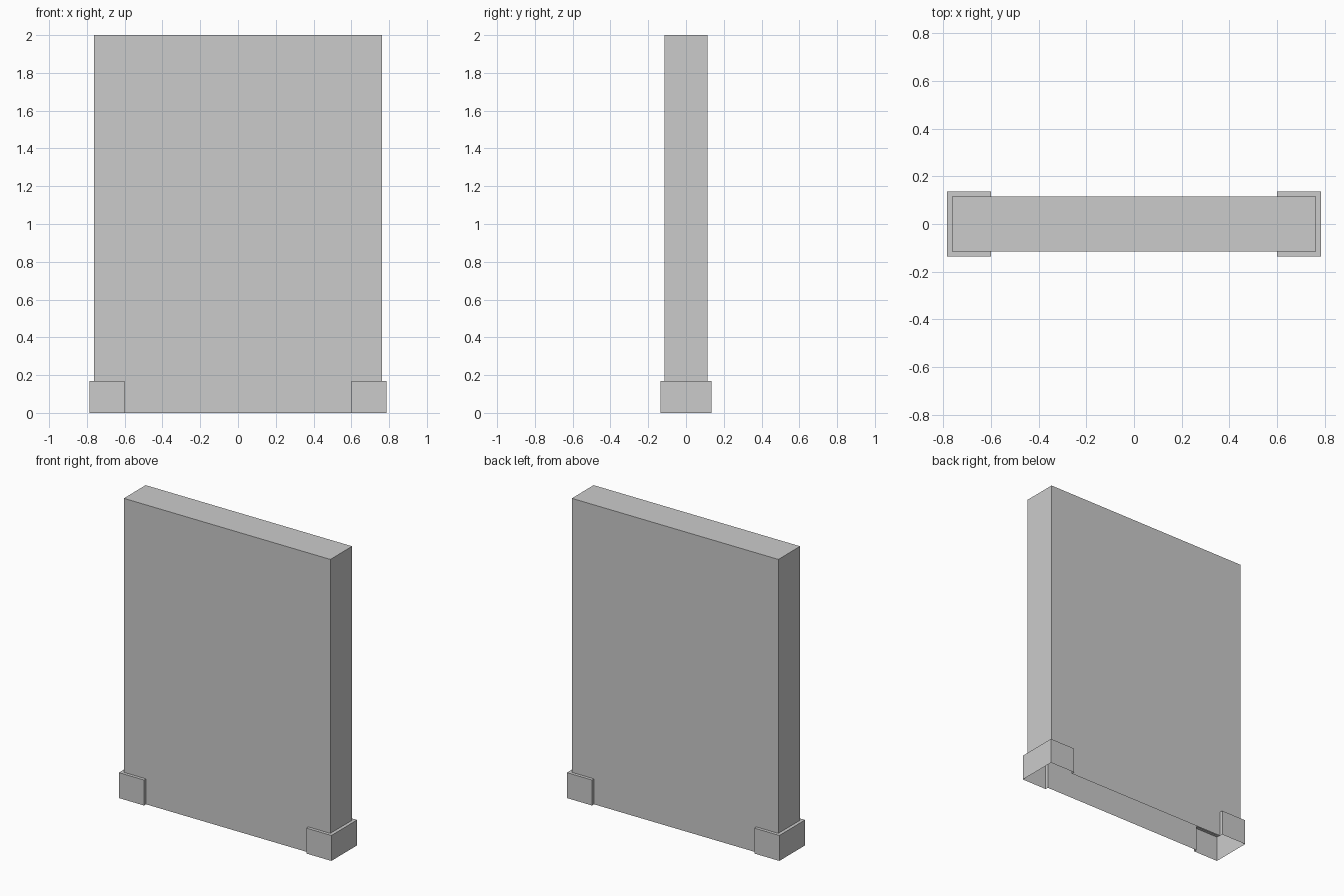
import bpy
import bmesh

cube = bpy.data.objects.get("Cube")
if cube:
    bpy.data.objects.remove(cube, do_unlink=True)

# Half sizes of the panel and of the corner feet
PX, PY, HEIGHT = 0.763, 0.115, 2.0
FX, FY, FOOT_H, FOOT_IN = 0.785, 0.136, 0.17, 0.6

grey = bpy.data.materials.new("light_grey")
grey.use_nodes = True
colour = (0.6, 0.6, 0.6, 1)
grey.diffuse_color = colour
grey.node_tree.nodes["Principled BSDF"].inputs["Base Color"].default_value = colour

bm = bmesh.new()


def face(points):
    bm.faces.new([bm.verts.new(p) for p in points])


def walls(outline, z0, z1, closed=True):
    """Upright faces along a counter-clockwise outline."""
    following = outline[1:] + outline[:1] if closed else outline[1:]
    for (ax, ay), (bx, by) in zip(outline, following):
        face([(ax, ay, z0), (bx, by, z0), (bx, by, z1), (ax, ay, z1)])


# Upper panel with its top; the shell stays open underneath
panel = [(-PX, -PY), (PX, -PY), (PX, PY), (-PX, PY)]
walls(panel, FOOT_H, HEIGHT)
face([(x, y, HEIGHT) for x, y in panel])

# Lower panel walls and the foot bumps, turned half round for the other end
for s in (1, -1):
    foot = [(FOOT_IN, -PY), (FOOT_IN, -FY), (FX, -FY),
            (FX, FY), (FOOT_IN, FY), (FOOT_IN, PY)]
    inner = [(PX, PY), (PX, -PY)]
    lower = [(-FOOT_IN, -PY)] + foot
    walls([(s * x, s * y) for x, y in lower], 0, FOOT_H, closed=False)
    # Ledge between the foot and the panel
    face([(s * x, s * y, FOOT_H) for x, y in foot + inner])

bmesh.ops.remove_doubles(bm, verts=bm.verts, dist=0.0005)
mesh = bpy.data.meshes.new("panel_with_feet")
bm.to_mesh(mesh)
bm.free()
mesh.materials.append(grey)
bpy.context.collection.objects.link(bpy.data.objects.new("panel_with_feet", mesh))
